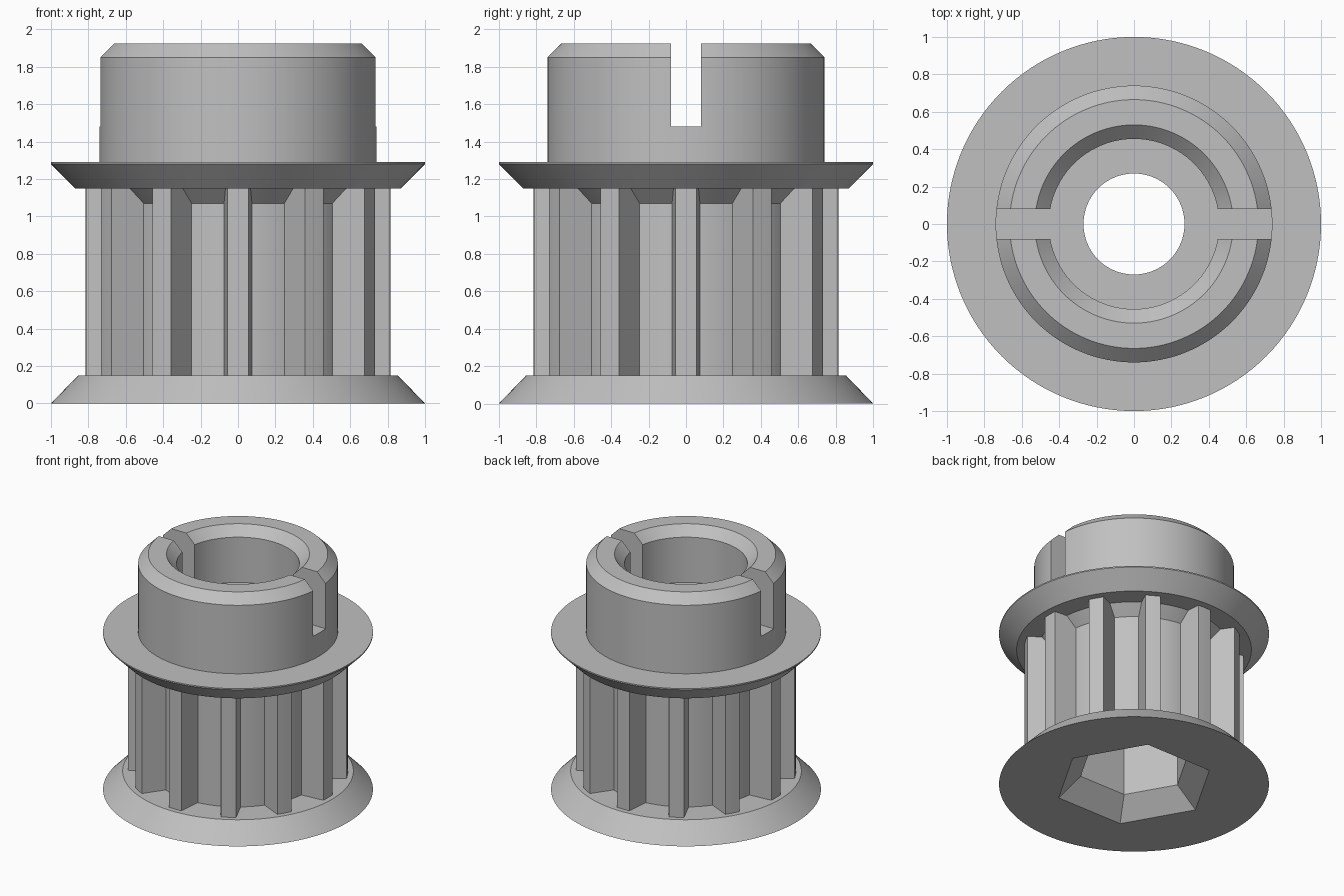
import bpy, bmesh
from math import cos, sin, pi, radians

if "Cube" in bpy.data.objects:
    bpy.data.objects.remove(bpy.data.objects["Cube"], do_unlink=True)

GREY = (0.53, 0.53, 0.53, 1)
mat = bpy.data.materials.new("plain grey")
mat.use_nodes = True
mat.diffuse_color = GREY
mat.node_tree.nodes["Principled BSDF"].inputs["Base Color"].default_value = GREY


def finish(name, bm):
    bmesh.ops.recalc_face_normals(bm, faces=bm.faces)
    mesh = bpy.data.meshes.new(name)
    bm.to_mesh(mesh)
    bm.free()
    mesh.materials.append(mat)
    obj = bpy.data.objects.new(name, mesh)
    bpy.context.collection.objects.link(obj)
    return obj


def activate(obj):
    bpy.ops.object.select_all(action='DESELECT')
    obj.select_set(True)
    bpy.context.view_layer.objects.active = obj


def lathe(name, profile, sides, closed):
    """Turn (radius, height) points round z; open profiles get end caps."""
    bm = bmesh.new()
    rings = [[bm.verts.new((r * cos(2 * pi * i / sides), r * sin(2 * pi * i / sides), z))
              for i in range(sides)] for r, z in profile]
    pairs = list(zip(rings, rings[1:]))
    if closed:
        pairs.append((rings[-1], rings[0]))
    else:
        bm.faces.new(rings[0])
        bm.faces.new(rings[-1])
    for a, b in pairs:
        for i in range(sides):
            j = (i + 1) % sides
            bm.faces.new((a[i], a[j], b[j], b[i]))
    return finish(name, bm)


def cut(obj, cutter):
    cutter.hide_render = True
    mod = obj.modifiers.new("cut", 'BOOLEAN')
    mod.operation = 'DIFFERENCE'
    mod.solver = 'EXACT'
    mod.object = cutter
    activate(obj)
    bpy.ops.object.modifier_apply(modifier=mod.name)
    bpy.data.objects.remove(cutter, do_unlink=True)


# Turned body: lower flange, core, upper flange, hub and stepped bore
body = lathe("pulley_body", [
    (.27, 0), (1, 0), (.855, .15), (.63, .15), (.63, 1.07), (.71, 1.15),
    (.87, 1.15), (1, 1.28), (1, 1.29), (.74, 1.29), (.74, 1.85), (.665, 1.925),
    (.53, 1.925), (.455, 1.85), (.455, 1.48), (.27, 1.48)], 128, True)

# Hexagonal pocket with a tapered mouth in the underside
cut(body, lathe("hex_cutter", [(.652, -.05), (.42, .15), (.42, 1)], 6, False))

# Slot across the hub, level with the bore floor
bm = bmesh.new()
bmesh.ops.create_cube(bm, size=1)
bmesh.ops.scale(bm, vec=(2, .16, .6), verts=bm.verts)
bmesh.ops.translate(bm, vec=(0, 0, 1.48 + .3), verts=bm.verts)
cut(body, finish("slot_cutter", bm))

# Twelve tapered belt teeth, their ends sunk into the flanges
bm = bmesh.new()
section = [(.6, -.077), (.813, -.057), (.815, 0), (.813, .057), (.6, .077)]
for k in range(12):
    a = radians(30 * k)
    low, high = [[bm.verts.new((r * cos(a) - t * sin(a), r * sin(a) + t * cos(a), z))
                  for r, t in section] for z in (.1, 1.2)]
    bm.faces.new(low)
    bm.faces.new(high)
    for i in range(len(section)):
        j = (i + 1) % len(section)
        bm.faces.new((low[i], low[j], high[j], high[i]))
teeth = finish("belt_teeth", bm)

for obj in (body, teeth):
    activate(obj)
    bpy.ops.object.shade_smooth_by_angle(angle=radians(25))
